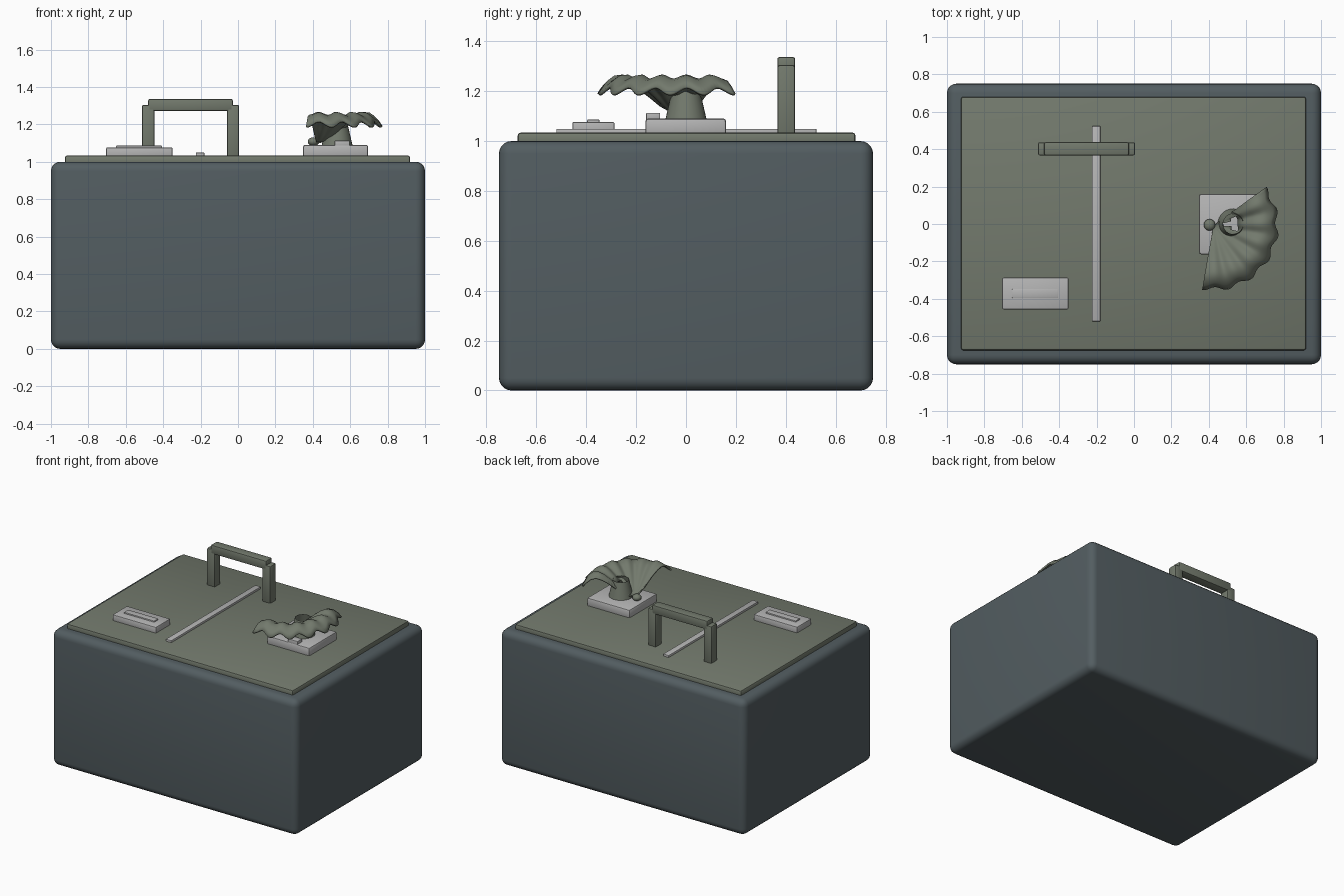
import bpy, bmesh, math

if "Cube" in bpy.data.objects:
    bpy.data.objects.remove(bpy.data.objects["Cube"])


def material(name, r, g, b):
    m = bpy.data.materials.new(name)
    m.diffuse_color = (r, g, b, 1)
    m.use_nodes = True
    m.node_tree.nodes["Principled BSDF"].inputs["Base Color"].default_value = m.diffuse_color
    return m


SLATE = material("slate", 0.086, 0.110, 0.120)
OLIVE = material("olive_grey", 0.170, 0.193, 0.152)
LIGHT = material("light_grey", 0.46, 0.46, 0.46)


def finish(bm, name, mat):
    me = bpy.data.meshes.new(name)
    bm.to_mesh(me)
    bm.free()
    ob = bpy.data.objects.new(name, me)
    bpy.context.collection.objects.link(ob)
    me.materials.append(mat)
    bpy.ops.object.select_all(action='DESELECT')
    ob.select_set(True)
    bpy.context.view_layer.objects.active = ob
    bpy.ops.object.shade_smooth_by_angle(angle=math.radians(35))
    return ob


def box(name, mat, x, y, z, bevel=0.0, segments=2):
    """Box from (min, max) ranges with rounded edges."""
    bm = bmesh.new()
    bmesh.ops.create_cube(bm, size=1)
    for v in bm.verts:
        v.co = [sum(r) / 2 + c * (r[1] - r[0]) for c, r in zip(v.co, (x, y, z))]
    if bevel:
        bmesh.ops.bevel(bm, geom=bm.edges[:], offset=bevel, segments=segments,
                        profile=0.5, affect='EDGES')
    return finish(bm, name, mat)


# Case and lid panel
box("case_body", SLATE, (-1, 1), (-0.75, 0.75), (0, 1), 0.05, 5)
box("top_panel", OLIVE, (-0.925, 0.92), (-0.675, 0.68), (0.98, 1.034), 0.012)

# Carry handle
for side, x0 in (("left", -0.513), ("right", -0.06)):
    box(f"handle_leg_{side}", OLIVE, (x0, x0 + 0.066), (0.367, 0.437), (1.02, 1.305), 0.009)
box("handle_bar", OLIVE, (-0.48, -0.028), (0.366, 0.438), (1.272, 1.337), 0.009)

# Centre strip and label plate
box("centre_strip", LIGHT, (-0.225, -0.18), (-0.52, 0.523), (1.02, 1.049), 0.003)
box("small_plate", LIGHT, (-0.705, -0.35), (-0.456, -0.287), (1.02, 1.077), 0.007)
box("small_plate_ridge", LIGHT, (-0.652, -0.406), (-0.396, -0.347), (1.06, 1.086), 0.003)

# Mount under the shell
box("mount_plate", LIGHT, (0.348, 0.696), (-0.163, 0.161), (1.02, 1.091), 0.012)
box("mount_tab", LIGHT, (0.517, 0.597), (-0.16, -0.104), (1.08, 1.113), 0.003)

# Open tapered stem
SX, SY = 0.53, 0.0
bm = bmesh.new()
bmesh.ops.create_cone(bm, cap_ends=False, segments=32, radius1=0.083, radius2=0.054, depth=0.125)
bmesh.ops.translate(bm, verts=bm.verts[:], vec=(SX, SY, 1.1475))
stem = finish(bm, "stem", OLIVE)

# Hinge knob at the root of the shell
AX, AY = 0.425, -0.008
bm = bmesh.new()
bmesh.ops.create_uvsphere(bm, u_segments=20, v_segments=12, radius=0.031)
for v in bm.verts:
    v.co = (v.co.x + 0.405 - 0.001, v.co.y - 0.005, v.co.z * 0.75 + 1.108)
finish(bm, "hinge_knob", OLIVE)

# Scalloped fan: (radius fraction, height) profile swept with a wave
PROFILE = [(0.03, 1.105), (0.15, 1.12), (0.28, 1.145), (0.40, 1.18), (0.52, 1.212),
           (0.64, 1.238), (0.75, 1.253), (0.85, 1.247), (0.93, 1.226), (1.0, 1.2)]
STEPS, LOBES = 60, 6
bm = bmesh.new()
rows = []
for i in range(STEPS + 1):
    f = i / STEPS
    a = math.radians(-100 + 136 * f)
    wave = -math.cos(f * LOBES * 2 * math.pi)
    row = []
    for t, z in PROFILE:
        r = t * (0.336 + 0.011 * -wave * t)
        row.append(bm.verts.new((AX + r * math.cos(a), AY + r * math.sin(a),
                                 z + 0.014 * wave * t * t)))
    rows.append(row)
for r0, r1 in zip(rows, rows[1:]):
    for j in range(len(PROFILE) - 1):
        bm.faces.new((r0[j], r0[j + 1], r1[j + 1], r1[j]))
# opening where the stem passes through
hole = [f for f in bm.faces if math.hypot(f.calc_center_median().x - SX,
                                          f.calc_center_median().y - SY) < 0.035]
bmesh.ops.delete(bm, geom=hole, context='FACES')
bmesh.ops.recalc_face_normals(bm, faces=bm.faces[:])
fan = finish(bm, "scalloped_fan", OLIVE)
mod = fan.modifiers.new("thickness", 'SOLIDIFY')
mod.thickness = 0.012
mod.offset = 0
